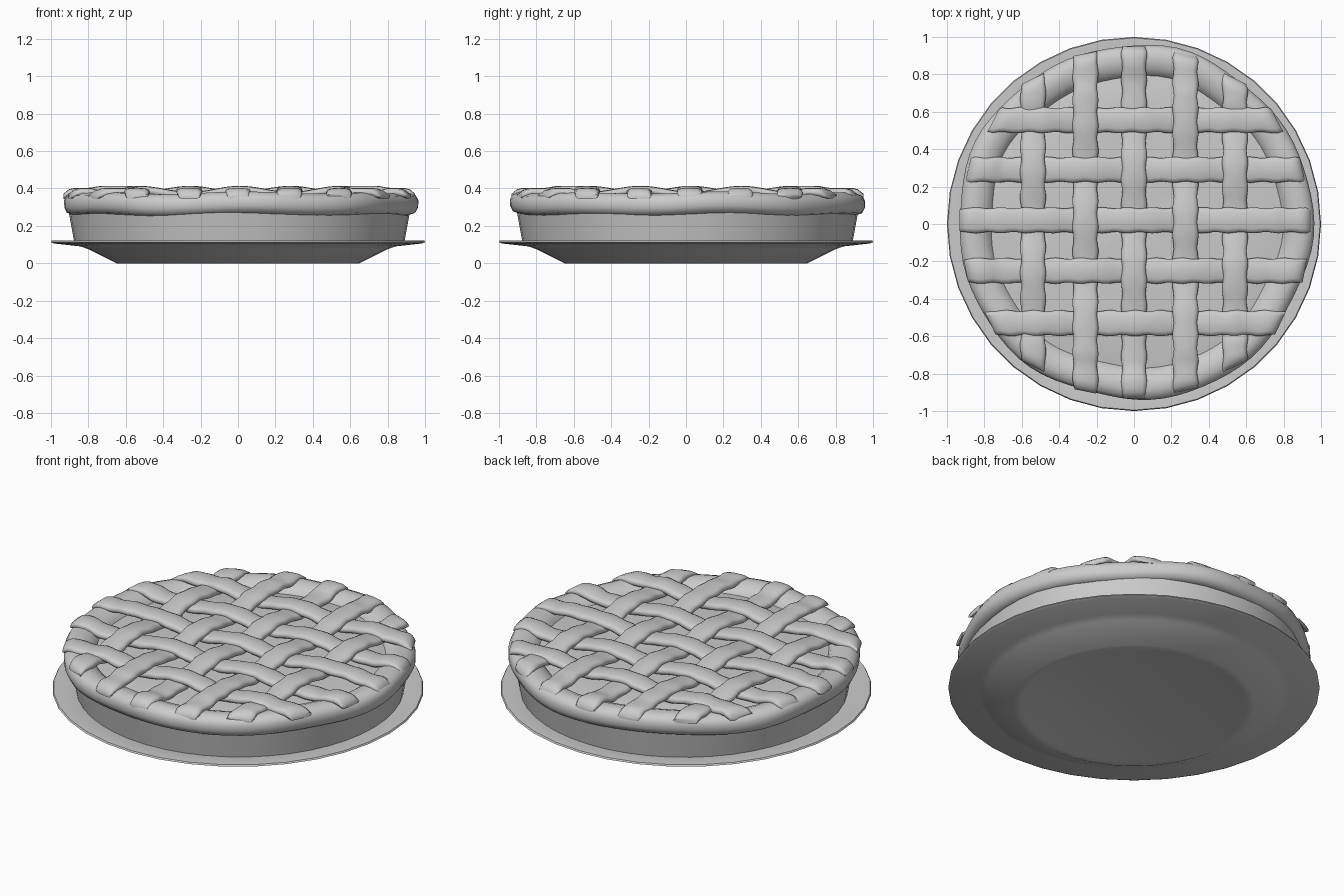
import bpy, bmesh, math
from math import sin, cos, pi, sqrt

if "Cube" in bpy.data.objects:
    bpy.data.objects.remove(bpy.data.objects["Cube"])

CX, CY = 0.007, 0.008   # pie sits slightly off the plate centre


def finish(name, bm, angle=40):
    bmesh.ops.recalc_face_normals(bm, faces=bm.faces)
    me = bpy.data.meshes.new(name)
    bm.to_mesh(me)
    bm.free()
    ob = bpy.data.objects.new(name, me)
    bpy.context.collection.objects.link(ob)
    bpy.ops.object.select_all(action='DESELECT')
    ob.select_set(True)
    bpy.context.view_layer.objects.active = ob
    bpy.ops.object.shade_smooth_by_angle(angle=math.radians(angle))
    return ob


def lathe(name, profile, sides, closed=False, wobble=None, cx=0, cy=0, angle=40):
    """Revolve (r, z) points; r = 0 becomes a pole."""
    bm = bmesh.new()
    rings = []
    for r, z in profile:
        if r == 0:
            rings.append([bm.verts.new((cx, cy, z))] * sides)
            continue
        ring = []
        for i in range(sides):
            a = 2 * pi * i / sides
            dr, dz = wobble(a, r, z) if wobble else (0, 0)
            ring.append(bm.verts.new((cx + (r + dr) * cos(a), cy + (r + dr) * sin(a), z + dz)))
        rings.append(ring)
    pairs = list(zip(rings, rings[1:]))
    if closed:
        pairs.append((rings[-1], rings[0]))
    for lo, hi in pairs:
        for i in range(sides):
            j = (i + 1) % sides
            quad = list(dict.fromkeys((lo[i], lo[j], hi[j], hi[i])))
            bm.faces.new(quad)
    return finish(name, bm, angle)


# plate with a recessed foot and a wide flat rim
lathe("plate", [(0, 0.008), (0.58, 0.008), (0.61, 0.0), (0.65, 0.0), (0.80, 0.075),
                (0.84, 0.09), (0.985, 0.106), (1.0, 0.113), (0.995, 0.122),
                (0.96, 0.122), (0.84, 0.112), (0.79, 0.095), (0.65, 0.025), (0, 0.025)], 36)

# straight-sided lower crust
lathe("crust_side", [(0, 0.115), (0.883, 0.115), (0.915, 0.29), (0.80, 0.30)], 48, cx=CX, cy=CY)


# filling, gently lumpy
def lumps(a, r, z):
    return 0, 0.006 * sin(3 * a + 9 * r) * sin(2 * a + 1)


lathe("filling", [(0.84, 0.315), (0.74, 0.335), (0.6, 0.345), (0.4, 0.348), (0.2, 0.35), (0, 0.35)],
      48, wobble=lumps, cx=CX, cy=CY)


# hand-formed crust rim
def hand_formed(a, r, z):
    dr = 0.008 * sin(5 * a + 1.0) + 0.006 * sin(9 * a + 2.5) - 0.003
    return dr, 0.005 * sin(7 * a) + 0.003 * sin(4 * a + 1)


lathe("crust_rim", [(0.86, 0.262), (0.905, 0.260), (0.935, 0.270), (0.949, 0.298), (0.950, 0.335),
                    (0.935, 0.362), (0.90, 0.376), (0.86, 0.376), (0.82, 0.362), (0.79, 0.340),
                    (0.775, 0.31), (0.80, 0.28)],
      80, closed=True, wobble=hand_formed, cx=CX, cy=CY, angle=60)


# woven lattice
ROWS = [-0.53, -0.25, 0.02, 0.29, 0.555]    # y of strips running along x
COLS = [-0.54, -0.26, 0.0, 0.275, 0.54]     # x of strips running along y
OVER, UNDER = 0.390, 0.358


def rest_height(r):
    """Height of a strip lying on the rim at radius r."""
    return 0.379 - 7.0 * max(0, r - 0.885) ** 2 - 2.0 * max(0, 0.85 - r) ** 2


def weave_height(t, off, index, crossings, first_over):
    r = sqrt(t * t + off * off)
    h = [OVER if ((k + index) % 2 == 0) == first_over else UNDER for k in range(len(crossings))]
    if t <= crossings[0]:
        z = h[0]
    elif t >= crossings[-1]:
        z = h[-1]
    else:
        k = max(i for i in range(len(crossings)) if crossings[i] <= t)
        f = (t - crossings[k]) / (crossings[k + 1] - crossings[k])
        z = h[k] + (h[k + 1] - h[k]) * (1 - cos(pi * f)) / 2
    w = min(1, max(0, (r - 0.74) / 0.1))
    w = w * w * (3 - 2 * w)
    return z * (1 - w) + rest_height(r) * w


def strip(name, off, index, crossings, along_x, first_over):
    bm = bmesh.new()
    half = sqrt(0.94 ** 2 - off ** 2)
    n, m = 64, 12
    rings = []
    for i in range(n + 1):
        t = -half + 2 * half * i / n
        zc = weave_height(t, off, index, crossings, first_over)
        end = min(i, n - i)
        taper = (0.6, 0.9, 1.0)[min(end, 2)]
        width = 0.066 + 0.004 * cos(2 * pi * t / 0.135 + index)
        ring = []
        for k in range(m):
            a = 2 * pi * k / m
            c, s = cos(a), sin(a)
            # rounded-box cross-section
            u = width * (0.92 if end == 0 else 1) * math.copysign(abs(c) ** 0.6, c)
            v = 0.024 * taper * math.copysign(abs(s) ** 0.8, s)
            # ends follow the round rim
            slant = u * off / half * min(1, abs(t) / half) ** 6 * math.copysign(0.7, -t)
            p, q = t + slant, off + u
            x, y = (p, q) if along_x else (q, p)
            ring.append(bm.verts.new((x + CX * along_x, y + CY * (not along_x), zc + v)))
        rings.append(ring)
    for lo, hi in zip(rings, rings[1:]):
        for k in range(m):
            j = (k + 1) % m
            bm.faces.new((lo[k], lo[j], hi[j], hi[k]))
    bm.faces.new(rings[0])
    bm.faces.new(rings[-1])
    finish(name, bm, 60)


for i, y in enumerate(ROWS):
    strip(f"lattice_row_{i + 1}", y, i, COLS, True, True)
for i, x in enumerate(COLS):
    strip(f"lattice_column_{i + 1}", x, i, ROWS, False, False)
